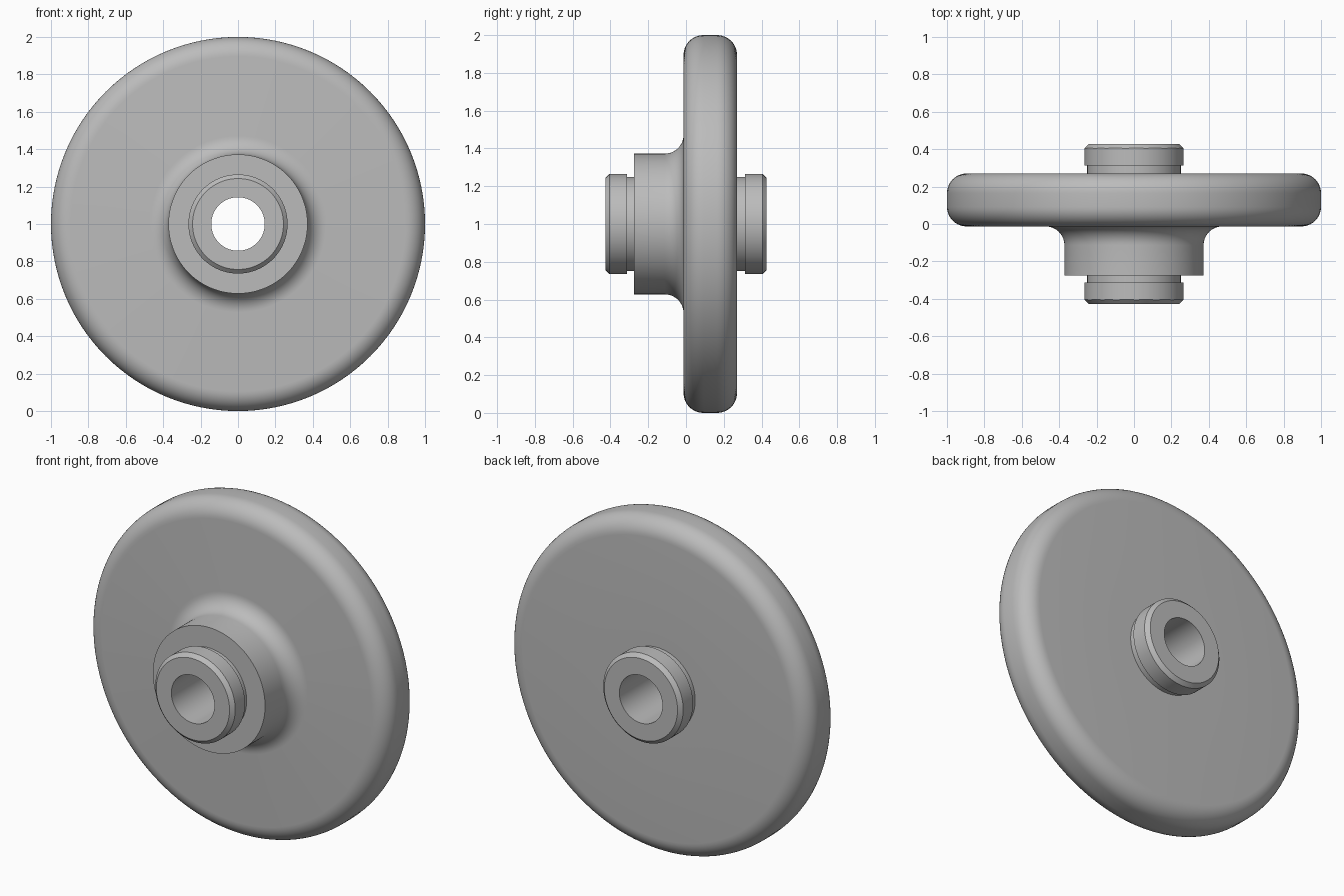
import bpy
import bmesh
from math import cos, sin, pi, radians
from mathutils import Vector, Matrix

cube = bpy.data.objects.get("Cube")
if cube:
    bpy.data.objects.remove(cube, do_unlink=True)

SEGMENTS = 128
AXIS = Vector((0, 0, 1))

grey = bpy.data.materials.new("grey metal")
grey.use_nodes = True
colour = (0.5, 0.5, 0.5, 1)
grey.diffuse_color = colour
grey.node_tree.nodes["Principled BSDF"].inputs["Base Color"].default_value = colour


def arc(radius, y, size, start, end, steps=10):
    """Rounded profile corner as (radius, y) points, angles in degrees."""
    angles = [radians(start + (end - start) * i / steps) for i in range(steps + 1)]
    return [(radius + size * cos(a), y + size * sin(a)) for a in angles]


def lathe(name, profile):
    """Revolve a closed (radius, y) profile around the axle."""
    bm = bmesh.new()
    verts = [bm.verts.new((r, y, AXIS.z)) for r, y in profile]
    edges = [bm.edges.new((a, b)) for a, b in zip(verts, verts[1:] + verts[:1])]
    bmesh.ops.spin(bm, geom=verts + edges, cent=AXIS, axis=(0, 1, 0),
                   angle=2 * pi, steps=SEGMENTS, use_merge=True)
    bmesh.ops.remove_doubles(bm, verts=bm.verts, dist=0.0001)
    bmesh.ops.recalc_face_normals(bm, faces=bm.faces)
    mesh = bpy.data.meshes.new(name)
    bm.to_mesh(mesh)
    bm.free()
    mesh.materials.append(grey)
    obj = bpy.data.objects.new(name, mesh)
    bpy.context.collection.objects.link(obj)
    bpy.ops.object.select_all(action="DESELECT")
    obj.select_set(True)
    bpy.context.view_layer.objects.active = obj
    bpy.ops.object.shade_smooth_by_angle(angle=radians(25))


# Disc with rounded rim and a hub blended into its front face
front, back, hub_front = -0.013, 0.27, -0.275
hub, bore, rim, blend = 0.372, 0.245, 0.105, 0.1
wheel = [(bore, hub_front), (hub, hub_front)]
wheel += arc(hub + blend, front - blend, blend, 180, 90)
wheel += arc(1 - rim, front + rim, rim, -90, 0)
wheel += arc(1 - rim, back - rim, rim, 0, 90)
wheel += [(bore, back)]
lathe("wheel_disc_and_hub", wheel)

# Hollow sleeve through the hub, with a chamfered collar at each end
end, collar, neck, hole, chamfer = 0.427, 0.265, 0.25, 0.143, 0.022
front_collar = [(hole, -end), (collar - chamfer, -end), (collar, chamfer - end),
                (collar, -0.312), (neck, -0.312)]
back_collar = [(r, -y) for r, y in reversed(front_collar)]
lathe("axle_sleeve", front_collar + back_collar)
